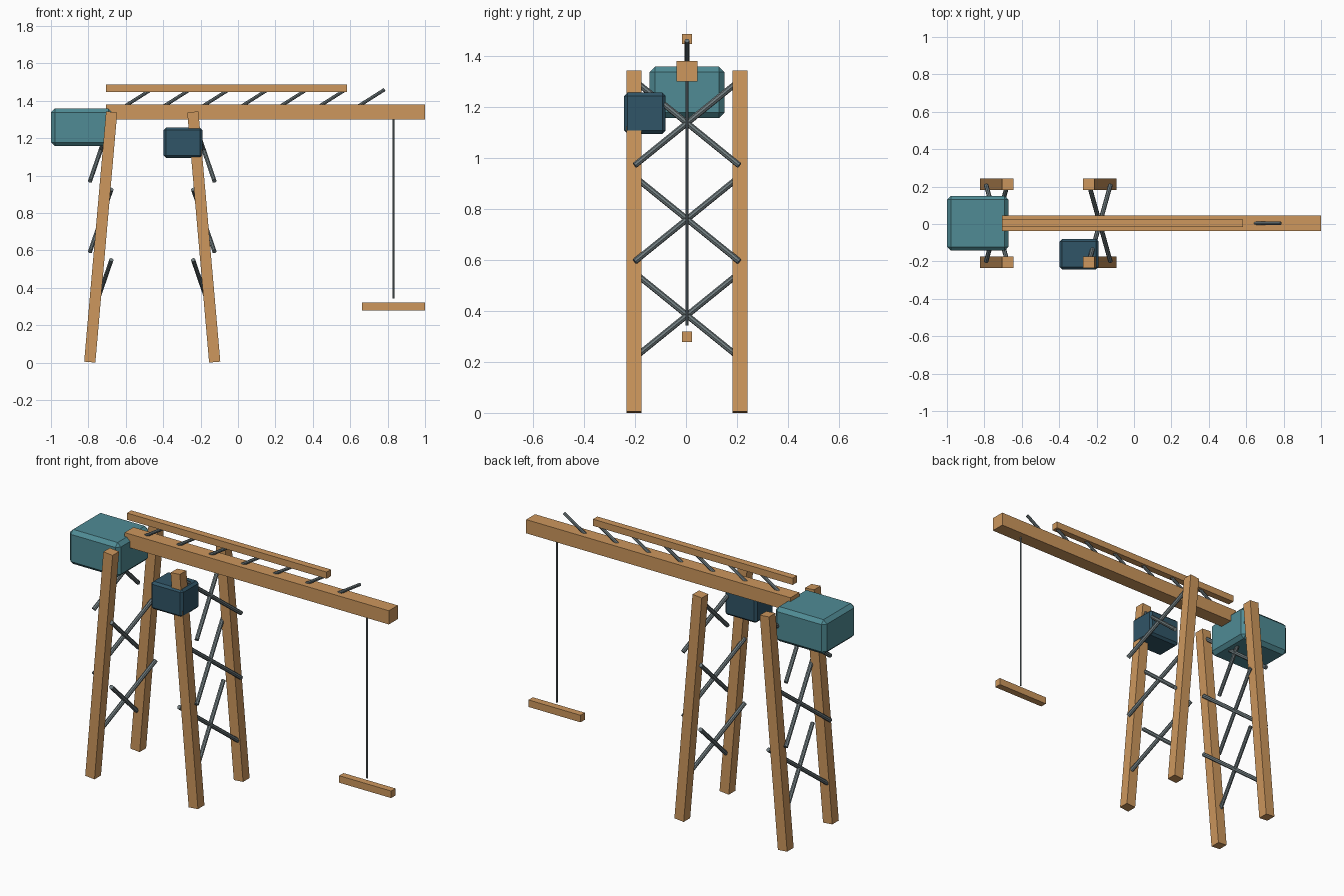
import bpy, math
from mathutils import Vector

if "Cube" in bpy.data.objects:
    bpy.data.objects.remove(bpy.data.objects["Cube"])

CY = 0.004  # centre line of the frame in y


def material(name, rgb):
    m = bpy.data.materials.new(name)
    m.diffuse_color = (*rgb, 1)
    m.use_nodes = True
    m.node_tree.nodes["Principled BSDF"].inputs["Base Color"].default_value = m.diffuse_color
    return m


WOOD = material("wood", (0.61, 0.31, 0.11))
TEAL = material("teal", (0.08, 0.26, 0.30))
NAVY = material("navy", (0.03, 0.09, 0.135))
STEEL = material("steel", (0.16, 0.20, 0.21))


def box(name, lo, hi, mat, bevel=0, tilt=0):
    lo, hi = Vector(lo), Vector(hi)
    bpy.ops.mesh.primitive_cube_add(size=1, location=(lo + hi) / 2, rotation=(0, tilt, 0))
    o = bpy.context.object
    o.name = name
    o.scale = hi - lo
    bpy.ops.object.transform_apply(location=False, rotation=False, scale=True)
    o.data.materials.append(mat)
    if bevel:
        b = o.modifiers.new("bevel", 'BEVEL')
        b.width, b.segments = bevel, 1
    return o


def rod(name, a, b, radius, sides=8):
    a, b = Vector(a), Vector(b)
    bpy.ops.mesh.primitive_cylinder_add(vertices=sides, radius=radius, depth=(b - a).length,
                                        location=(a + b) / 2)
    o = bpy.context.object
    o.name = name
    o.rotation_euler = (b - a).to_track_quat('Z', 'Y').to_euler()
    o.data.materials.append(STEEL)
    return o


# Two leaning leg frames, each with three crossed brace pairs
for frame, cx, lean in (("rear", -0.734, 1), ("front", -0.183, -1)):
    for side in (-1, 1):
        y = CY + side * 0.208
        box(f"{frame}_leg", (cx - 0.03, y - 0.03, 0), (cx + 0.03, y + 0.03, 1.343),
            WOOD, tilt=math.radians(5) * lean)
        for zc in (0.383, 0.76, 1.137):
            rod(f"{frame}_cross_brace",
                (cx - lean * 0.057, CY - side * 0.205, zc - 0.166),
                (cx + lean * 0.057, CY + side * 0.205, zc + 0.166), 0.012)

# Jib beam and upper rail
box("jib_beam", (-0.706, CY - 0.041, 1.30), (1.0, CY + 0.041, 1.38), WOOD)
box("upper_rail", (-0.706, CY - 0.02, 1.447), (0.583, CY + 0.02, 1.486), WOOD)

# Slanted struts between beam and rail
for i in range(7):
    x = -0.537 + i * 0.208
    rod("jib_strut", (x - 0.09, CY, 1.357), (x + 0.073, CY, 1.46), 0.009)

# Counterweight and operator cabin
box("counterweight", (-1.0, -0.143, 1.157), (-0.671, 0.151, 1.358), TEAL, bevel=0.021)
box("cabin", (-0.397, -0.243, 1.095), (-0.19, -0.08, 1.256), NAVY, bevel=0.013)

# Hoist rope and hanging load
rod("hoist_rope", (0.831, CY, 0.343), (0.831, CY, 1.31), 0.005)
box("hanging_load", (0.664, CY - 0.02, 0.279), (1.0, CY + 0.02, 0.32), WOOD)
